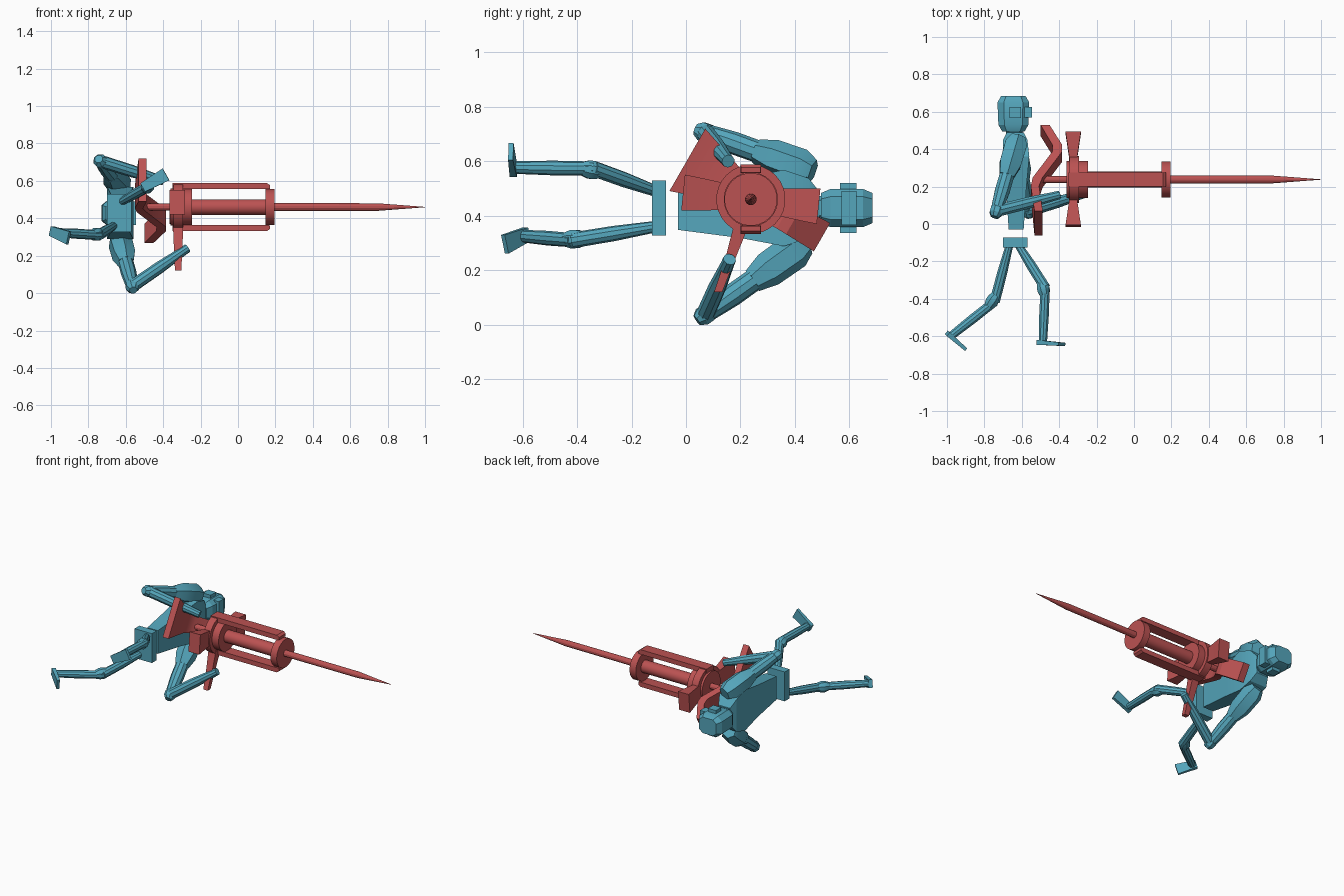
import bpy, bmesh, math
from mathutils import Vector

cube = bpy.data.objects.get("Cube")
if cube:
    bpy.data.objects.remove(cube, do_unlink=True)


def material(name, colour):
    m = bpy.data.materials.new(name)
    m.use_nodes = True
    m.diffuse_color = colour
    m.node_tree.nodes["Principled BSDF"].inputs["Base Color"].default_value = colour
    return m


BLUE = material("teal blue", (0.09, 0.38, 0.50, 1))
RED = material("brick red", (0.50, 0.085, 0.085, 1))
X, Y, Z = Vector((1, 0, 0)), Vector((0, 1, 0)), Vector((0, 0, 1))
SQUARE = [(-1, -1), (1, -1), (1, 1), (-1, 1)]
CHAMFER = [(-.6, -1), (.6, -1), (1, -.6), (1, .6), (.6, 1), (-.6, 1), (-1, .6), (-1, -.6)]


def ngon(n):
    return [(math.cos(math.tau * (i + .5) / n), math.sin(math.tau * (i + .5) / n)) for i in range(n)]


def loft(name, sections, u, v, ring, mat):
    """Skin through sections of (centre, half size along u, half size along v)."""
    bm = bmesh.new()
    rows = [[bm.verts.new(Vector(c) + u * a * p + v * b * q) for p, q in ring]
            for c, a, b in sections]
    n = len(ring)
    for lo, hi in zip(rows, rows[1:]):
        for i in range(n):
            j = (i + 1) % n
            bm.faces.new((lo[i], lo[j], hi[j], hi[i]))
    bm.faces.new(rows[0][::-1])
    bm.faces.new(rows[-1])
    bmesh.ops.recalc_face_normals(bm, faces=bm.faces)
    mesh = bpy.data.meshes.new(name)
    bm.to_mesh(mesh)
    bm.free()
    mesh.materials.append(mat)
    ob = bpy.data.objects.new(name, mesh)
    bpy.context.collection.objects.link(ob)
    bpy.ops.object.select_all(action='DESELECT')
    ob.select_set(True)
    bpy.context.view_layer.objects.active = ob
    bpy.ops.object.shade_smooth_by_angle(angle=math.radians(25))
    return ob


def tube(name, p, q, profile, mat=BLUE, sides=10):
    """Round bar from p to q; profile lists (fraction along, radius)."""
    p, q = Vector(p), Vector(q)
    d = (q - p).normalized()
    u = d.cross(Z if abs(d.z) < .9 else X).normalized()
    return loft(name, [(p.lerp(q, t), r, r) for t, r in profile], u, d.cross(u), ngon(sides), mat)


def joint(name, p, d, r):
    p, d = Vector(p), Vector(d).normalized() * r
    tube(name, p - d, p + d, [(0, r * .6), (.3, r), (.7, r), (1, r * .6)], sides=8)


def block(name, lo, hi, mat=BLUE):
    lo, hi = Vector(lo), Vector(hi)
    c, h = (lo + hi) / 2, (hi - lo) / 2
    loft(name, [(c - Y * h.y, h.x, h.z), (c + Y * h.y, h.x, h.z)], X, Z, SQUARE, mat)


# Torso, pelvis and head, all stacked along y
def stack(name, rows, ring):
    loft(name, [((x, y, .428), a, b) for x, y, a, b in rows], X, Z, ring, BLUE)


stack("torso", [(-.63, -.03, .04, .08), (-.63, .2, .055, .11), (-.63, .36, .07, .14),
                (-.635, .45, .065, .11), (-.635, .49, .045, .06)], SQUARE)
stack("pelvis", [(-.635, -.125, .066, .101), (-.635, -.073, .066, .101)], SQUARE)
stack("neck", [(-.64, .47, .045, .045), (-.64, .53, .045, .045)], CHAMFER)
stack("head", [(-.645, .495, .06, .055), (-.645, .53, .08, .07), (-.645, .65, .085, .07),
               (-.645, .685, .065, .055)], CHAMFER)
stack("ear_band", [(-.635, .566, .03, .092), (-.635, .625, .03, .092)], SQUARE)
block("visor", (-.61, .57, .365), (-.545, .625, .49))

# Arms: shoulder, elbow, hand
ARMS = {"left": ((-.63, .43, .575), (-.735, .07, .705), (-.40, .155, .60)),
        "right": ((-.63, .405, .275), (-.565, .07, .037), (-.27, .16, .24))}
for side, (s, e, h) in ARMS.items():
    s, e, h = map(Vector, (s, e, h))
    d = e - s
    tube(side + "_sleeve", s - d * .1, s + d * .48,
         [(0, .045), (.2, .068), (.7, .066), (1, .045)], sides=6)
    tube(side + "_upper_arm", s, e, [(0, .04), (.7, .042), (1, .033)])
    joint(side + "_elbow", e, d, .037)
    tube(side + "_forearm", e, h, [(0, .034), (.5, .033), (.9, .025), (1, .024)])

# Legs: hip, knee, ankle, toe
LEGS = {"left": ((-.62, -.11, .49), (-.475, -.34, .573), (-.487, -.635, .577), (-.385, -.643, .635)),
        "right": ((-.665, -.11, .36), (-.745, -.415, .31), (-.98, -.60, .325), (-.905, -.665, .295))}
for side, points in LEGS.items():
    hip, knee, ankle, toe = map(Vector, points)
    tube(side + "_thigh", hip, knee, [(0, .021), (.5, .028), (1, .029)])
    tube(side + "_knee", knee.lerp(hip, .12), knee.lerp(ankle, .14),
         [(0, .028), (.35, .036), (.65, .036), (1, .027)], sides=8)
    tube(side + "_shin", knee, ankle, [(0, .026), (.5, .027), (1, .023)])
    d = (toe - ankle).normalized()
    up = (knee - ankle)
    up = (up - d * up.dot(d)).normalized()
    loft(side + "_foot", [(ankle - d * .025, .026, .013), (toe, .036, .009)],
         d.cross(up), up, SQUARE, BLUE)

# Lance: one straight axis along x
AY, AZ = .238, .46


def axis_part(name, x0, x1, profile, sides=28):
    tube(name, (x0, AY, AZ), (x1, AY, AZ), profile, RED, sides)


axis_part("lance_point", .15, 1.0, [(0, .022), (.7, .021), (1, .001)], 12)
axis_part("front_disc", .148, .196, [(0, .097), (1, .097)])
axis_part("core", -.26, .16, [(0, .042), (1, .042)])
axis_part("rear_hub", -.36, -.245, [(0, .1), (1, .1)])
axis_part("guard_disc", -.345, -.295, [(0, .127), (1, .127)])
axis_part("rear_shaft", -.53, -.35, [(0, .02), (1, .02)], 12)

# Long flat rails above and below the core
for name, sign in (("upper_rail", 1), ("lower_rail", -1)):
    z = AZ + sign * .112
    loft(name, [((-.35, AY, z), .038, .016), ((.155, AY, z), .038, .016),
                ((.172, AY, z - sign * .005), .036, .009)], Y, Z, SQUARE, RED)

# Flared guard wings on both sides and a tapering hand grip
wing = Vector((0, .995, -.1)).normalized()
across = X.cross(wing)
for name, sign in (("upper_wing", 1), ("lower_wing", -1)):
    c = Vector((-.325, AY, AZ))
    loft(name, [(c + wing * sign * r, w, t) for r, w, t in
                ((.06, .04, .02), (.12, .052, .022), (.19, .06, .032), (.25, .066, .041))],
         across, X, SQUARE, RED)
loft("hand_grip", [((-.32, .205, .37), .028, .028), ((-.32, .165, .25), .019, .023),
                   ((-.32, .118, .12), .015, .017)], Y, X, SQUARE, RED)

# Bent brace behind the guard, running diagonally past the chest
run = Vector((0, .87, -.5)).normalized()
wide = Vector((0, .5, .87)).normalized()
start = Vector((0, .005, .605))
loft("brace", [(start + run * s + X * x, w, t) for s, x, w, t in
               ((0, -.51, .132, .022), (.19, -.53, .068, .022), (.25, -.515, .055, .026),
                (.41, -.41, .055, .026), (.45, -.41, .056, .026), (.57, -.475, .06, .024))],
     wide, X, SQUARE, RED)
